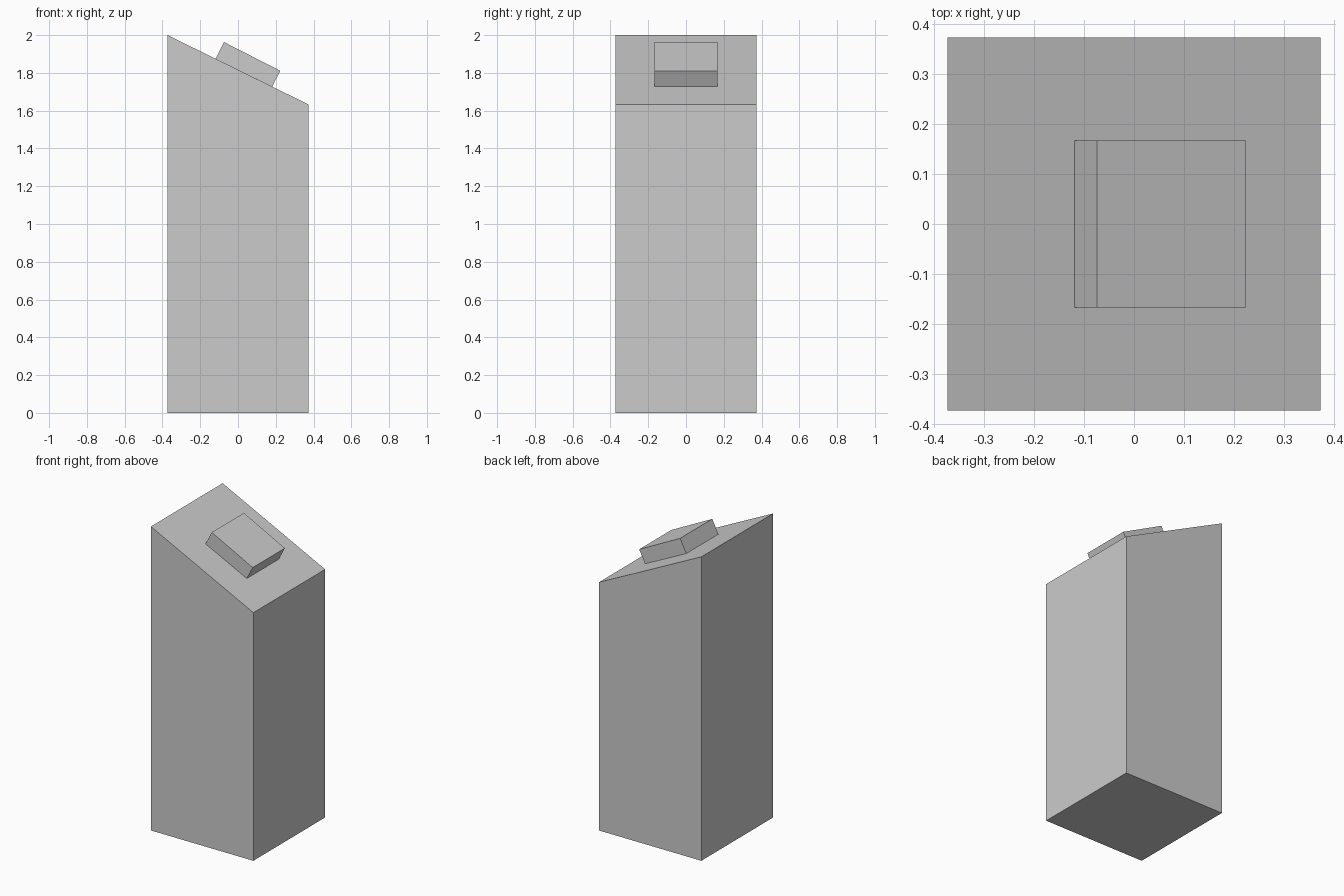
import bpy
import bmesh

if "Cube" in bpy.data.objects:
    bpy.data.objects.remove(bpy.data.objects["Cube"])


def prism(name, profile, half_depth):
    """Extrude an x-z profile symmetrically along y."""
    bm = bmesh.new()
    face = bm.faces.new([bm.verts.new((x, -half_depth, z)) for x, z in profile])
    ext = bmesh.ops.extrude_face_region(bm, geom=[face])
    moved = [v for v in ext["geom"] if isinstance(v, bmesh.types.BMVert)]
    bmesh.ops.translate(bm, verts=moved, vec=(0, 2 * half_depth, 0))
    bmesh.ops.recalc_face_normals(bm, faces=bm.faces)
    mesh = bpy.data.meshes.new(name)
    bm.to_mesh(mesh)
    bm.free()
    obj = bpy.data.objects.new(name, mesh)
    bpy.context.collection.objects.link(obj)
    return obj


# Square pillar with a top sloping down to the right
H = 0.373
prism("pillar", [(-H, 0), (H, 0), (H, 1.633), (-H, 2)], H)

# Square raised block resting on the slope
prism("raised_block",
      [(-0.119, 1.875), (0.181, 1.7275), (0.224, 1.811), (-0.074, 1.963)], 0.167)
